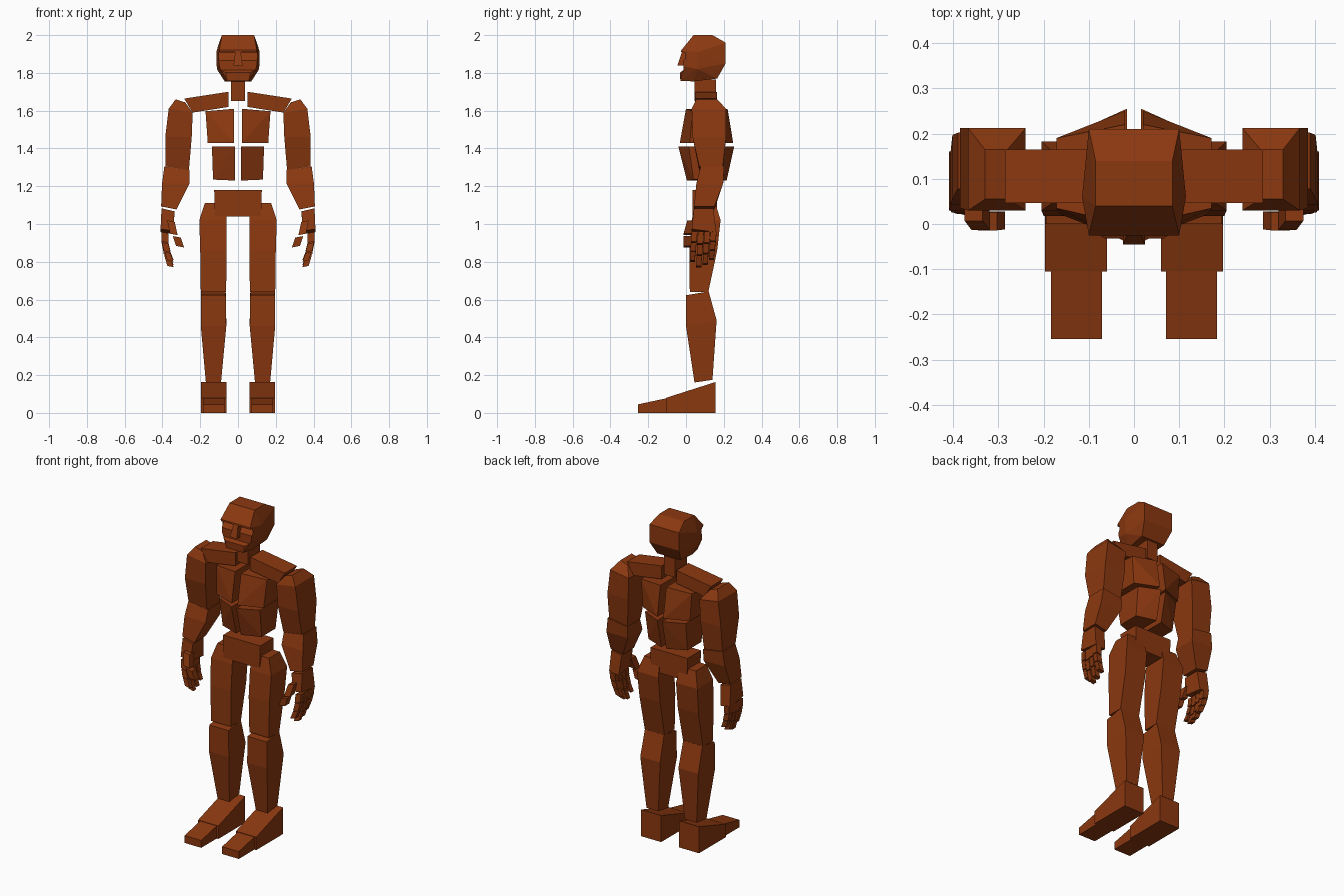
import bpy
import bmesh

if "Cube" in bpy.data.objects:
    bpy.data.objects.remove(bpy.data.objects["Cube"])

mat = bpy.data.materials.new("rust_brown")
mat.diffuse_color = (0.26, 0.04, 0.005, 1)
mat.use_nodes = True
mat.node_tree.nodes["Principled BSDF"].inputs["Base Color"].default_value = mat.diffuse_color


def finish(bm, name):
    bmesh.ops.recalc_face_normals(bm, faces=bm.faces[:])
    me = bpy.data.meshes.new(name)
    bm.to_mesh(me)
    bm.free()
    me.materials.append(mat)
    ob = bpy.data.objects.new(name, me)
    bpy.context.collection.objects.link(ob)
    return ob


def hull(name, pts, side=1):
    """Convex block around a few points."""
    bm = bmesh.new()
    for x, y, z in pts:
        bm.verts.new((x * side, y, z))
    res = bmesh.ops.convex_hull(bm, input=bm.verts[:])
    junk = [g for g in res["geom_interior"] if isinstance(g, bmesh.types.BMVert)]
    if junk:
        bmesh.ops.delete(bm, geom=junk, context='VERTS')
    bmesh.ops.dissolve_limit(bm, angle_limit=0.02, verts=bm.verts[:], edges=bm.edges[:])
    return finish(bm, name)


def loft(name, rings, side=1):
    """Stack of rectangles: x0, x1, y0, y1, z, outward tilt, backward tilt."""
    bm = bmesh.new()
    loops = []
    for r in rings:
        x0, x1, y0, y1, z, tx, ty = (tuple(r) + (0, 0))[:7]
        loops.append([bm.verts.new((x * side, y, z + a * tx + b * ty))
                      for x, y, a, b in ((x0, y0, -1, -1), (x1, y0, 1, -1),
                                         (x1, y1, 1, 1), (x0, y1, -1, 1))])
    for p, q in zip(loops, loops[1:]):
        for i in range(4):
            j = (i + 1) % 4
            bm.faces.new((p[i], p[j], q[j], q[i]))
    bm.faces.new(loops[0])
    bm.faces.new(loops[-1])
    return finish(bm, name)


def prism(name, profile, x0, x1, side=1):
    """Side profile (y, z) extruded across x."""
    bm = bmesh.new()
    f = bm.faces.new([bm.verts.new((x0 * side, y, z)) for y, z in profile])
    ext = bmesh.ops.extrude_face_region(bm, geom=[f])
    for v in ext["geom"]:
        if isinstance(v, bmesh.types.BMVert):
            v.co.x = x1 * side
    return finish(bm, name)


def segment(name, a, b, wx, wy, side):
    """Small finger block from a to b."""
    hull(name, [(p[0] + i * wx, p[1] + j * wy, p[2] + i * 0.004)
                for p in (a, b) for i in (-1, 1) for j in (-1, 1)], side)


# head, with eye and cheek recess cut out
half = [(.085, .04, 2), (.085, .14, 2), (.115, .06, 1.91), (.1, -.025, 1.92),
        (.1, .21, 1.96), (.1, .21, 1.85), (.08, .165, 1.77), (.112, .06, 1.82),
        (.07, .04, 1.755), (.058, -.03, 1.758), (.065, -.032, 1.80), (.1, -.012, 1.835)]
head = hull("head", [(s * x, y, z) for x, y, z in half for s in (-1, 1)])
cutter = prism("eye_cutter", [(-.1, 1.912), (.025, 1.908), (-.012, 1.865),
                              (-.014, 1.815), (-.034, 1.80), (-.1, 1.80)], -.103, .103)
cutter.hide_render = True
cutter.hide_viewport = True
cut = head.modifiers.new("eyes", 'BOOLEAN')
cut.operation = 'DIFFERENCE'
cut.object = cutter
cut.solver = 'EXACT'

# nose
hull("nose", [(s * x, y, z) for s in (-1, 1) for x, y, z in
              ((.014, -.02, 1.915), (.014, .02, 1.915), (.024, -.045, 1.84),
               (.024, 0, 1.838))])

# neck and pelvis
loft("neck", [(-.037, .037, .045, .16, 1.65), (-.037, .037, .045, .16, 1.765)])
loft("pelvis", [(-.122, .122, .035, .165, 1.04), (-.126, .126, .035, .165, 1.18)])

for side, tag in ((1, "left_"), (-1, "right_")):
    # torso blocks
    hull(tag + "chest", [(.02, 0, 1.61), (.02, .22, 1.61), (.02, -.033, 1.428),
                         (.02, .25, 1.428), (.172, .035, 1.597), (.172, .19, 1.597),
                         (.16, .02, 1.428), (.16, .19, 1.428)], side)
    hull(tag + "abdomen", [(.016, -.04, 1.41), (.016, .255, 1.41), (.016, .005, 1.23),
                           (.016, .215, 1.23), (.138, .015, 1.41), (.138, .2, 1.41),
                           (.132, .04, 1.235), (.132, .175, 1.235)], side)
    # shoulder yoke
    loft(tag + "collar", [(.05, .24, .047, .165, 1.605, -.015),
                          (.05, .285, .047, .165, 1.682, -.018)], side)

    # arm
    loft(tag + "upper_arm", [(.26, .385, .07, .195, 1.295, .01),
                             (.245, .385, .035, .212, 1.46, .0),
                             (.24, .367, .03, .212, 1.6, .01),
                             (.28, .33, .055, .165, 1.652, .008)], side)
    loft(tag + "forearm", [(.325, .407, .042, .15, 1.085, .008),
                           (.257, .402, .055, .197, 1.215, .0),
                           (.257, .39, .078, .202, 1.295, .01)], side)

    # hand
    loft(tag + "palm", [(.345, .41, .03, .16, .96, .005, -.008),
                        (.335, .405, .042, .145, 1.075, .008)], side)
    for n, (y, length) in enumerate(((.045, .155), (.079, .185), (.113, .172), (.146, .145))):
        path = [(x, y - .012 * t, .955 - length * t)
                for x, t in ((.388, 0), (.385, .36), (.374, .68), (.356, 1))]
        for k in range(3):
            w = .0185 - .001 * k
            a, b = path[k], path[k + 1]
            b = tuple(p + (q - p) * .92 for p, q in zip(a, b))
            segment(f"{tag}finger_{n}_{k}", a, b, w, w - .003, side)
    segment(tag + "thumb_base", (.355, .03, 1.015), (.34, .01, .945), .02, .023, side)
    segment(tag + "thumb_tip", (.324, .006, .932), (.307, .008, .88), .021, .02, side)

    # leg
    loft(tag + "thigh", [(.063, .197, .02, .118, .64),
                         (.06, .2, .018, .165, .86),
                         (.06, .205, .03, .183, 1.02),
                         (.07, .175, .05, .155, 1.112)], side)
    loft(tag + "shin", [(.09, .17, .045, .14, .168, 0, .007),
                        (.062, .197, 0, .162, .475, 0, .015),
                        (.065, .195, 0, .12, .633, 0, .01)], side)
    # foot
    prism(tag + "foot", [(.155, 0), (.155, .163), (-.105, .08), (-.105, 0)],
          .06, .197, side)
    prism(tag + "toe", [(-.105, 0), (-.105, .077), (-.255, .045), (-.255, 0)],
          .071, .184, side)
